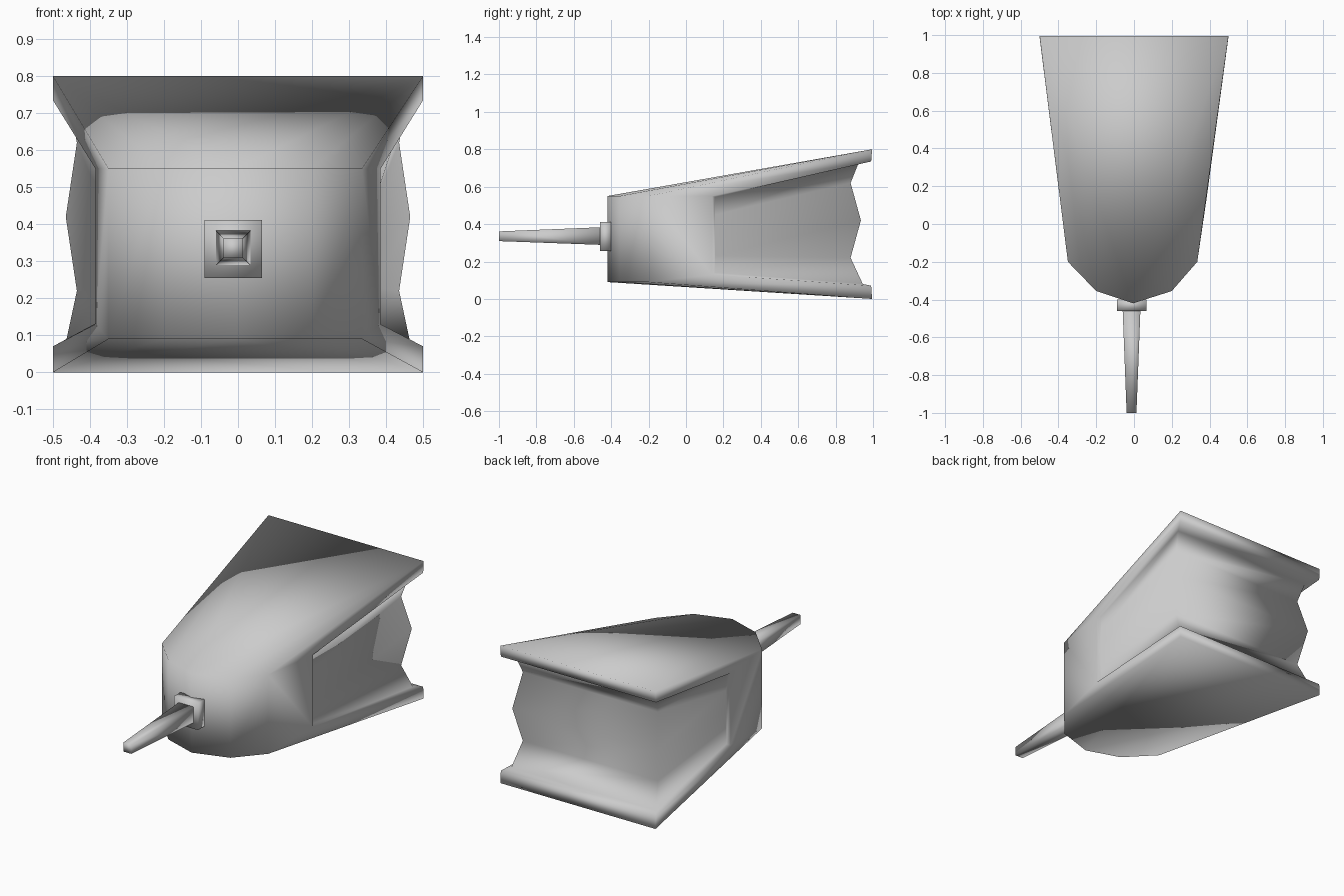
import bpy, bmesh, math

if "Cube" in bpy.data.objects:
    bpy.data.objects.remove(bpy.data.objects["Cube"])

# Rounded nose of the plan outline, right to left
NOSE = [(0.335, -0.2), (0.2, -0.355), (-0.005, -0.42), (-0.2, -0.355), (-0.35, -0.2)]


def build(name, verts, faces, angle):
    bm = bmesh.new()
    vs = [bm.verts.new(v) for v in verts]
    for f in faces:
        bm.faces.new([vs[i] for i in f])
    bmesh.ops.recalc_face_normals(bm, faces=bm.faces[:])
    me = bpy.data.meshes.new(name)
    bm.to_mesh(me)
    bm.free()
    ob = bpy.data.objects.new(name, me)
    bpy.context.collection.objects.link(ob)
    bpy.ops.object.select_all(action='DESELECT')
    bpy.context.view_layer.objects.active = ob
    ob.select_set(True)
    bpy.ops.object.shade_smooth_by_angle(angle=math.radians(angle))
    return ob


# Outer rims: board back corners joined by a level rim round the nose (7 points each)
def rim(z_front, z_back):
    return [(0.5, 0.995, z_back)] + [(x, y, z_front) for x, y in NOSE] + [(-0.5, 0.995, z_back)]


verts = rim(0.55, 0.80) + rim(0.09, 0.0)

# Rings of 4 (front right, back right, back left, front left) from the bottom
# board's inner edge, up through the leather folds, to the top board's inner edge:
# front z, back z, front half-width, front y, back half-width, back y
rings = [(0.13, 0.07, 0.385, 0.14, 0.5, 0.99),
         (0.14, 0.08, 0.37, 0.155, 0.465, 0.945),
         (0.23, 0.22, 0.365, 0.155, 0.435, 0.88),
         (0.34, 0.42, 0.37, 0.155, 0.465, 0.935),
         (0.45, 0.62, 0.365, 0.155, 0.435, 0.88),
         (0.545, 0.72, 0.37, 0.155, 0.455, 0.92),
         (0.55, 0.735, 0.385, 0.14, 0.5, 0.99)]
for zf, zb, xf, yf, xb, yb in rings:
    verts += [(xf, yf, zf), (xb, yb, zb), (-xb, yb, zb), (-xf, yf, zf)]
R = [14 + 4 * i for i in range(len(rings))]
lo, hi = R[0], R[-1]

# Boards: fan from the nose tip to the back corners
fan = [(0, 1, 2), (0, 2, 3), (0, 3, 6), (3, 4, 6), (4, 5, 6)]
faces = fan + [tuple(i + 7 for i in f) for f in fan]
# Nose walls
faces += [(i, i + 1, i + 8, i + 7) for i in range(1, 5)]
# Flat sides of the nose, board side edges and board back edges
for k, rim_i, back_i, rb in ((0, 1, 0, 1), (3, 5, 6, 2)):
    faces += [(rim_i, rim_i + 7, lo + k, hi + k),
              (rim_i, back_i, hi + rb, hi + k),
              (rim_i + 7, back_i + 7, lo + rb, lo + k),
              tuple(r + k for r in R)]
faces += [(0, 6, hi + 2, hi + 1), (7, 13, lo + 2, lo + 1)]
# Leather sides and back
faces += [(a + i, a + i + 1, b + i + 1, b + i) for a, b in zip(R, R[1:]) for i in range(3)]
build("bellows_body", verts, faces, 180)


def square_tube(name, sections, angle):
    # sections: y, centre x, centre z, half width
    vs = []
    for y, cx, cz, h in sections:
        vs += [(cx + sx * h, y, cz + sz * h) for sx, sz in ((-1, -1), (1, -1), (1, 1), (-1, 1))]
    fs = [(i, (i + 1) % 4, (i + 1) % 4 + 4, i + 4) for i in range(4)]
    return build(name, vs, fs + [(0, 1, 2, 3), (4, 5, 6, 7)], angle)


# Nozzle collar and tapered nozzle
square_tube("nozzle_collar", [(-0.40, -0.013, 0.333, 0.078), (-0.46, -0.013, 0.333, 0.078)], 100)
square_tube("nozzle", [(-0.455, -0.013, 0.336, 0.047), (-1.0, -0.013, 0.335, 0.026)], 100)
